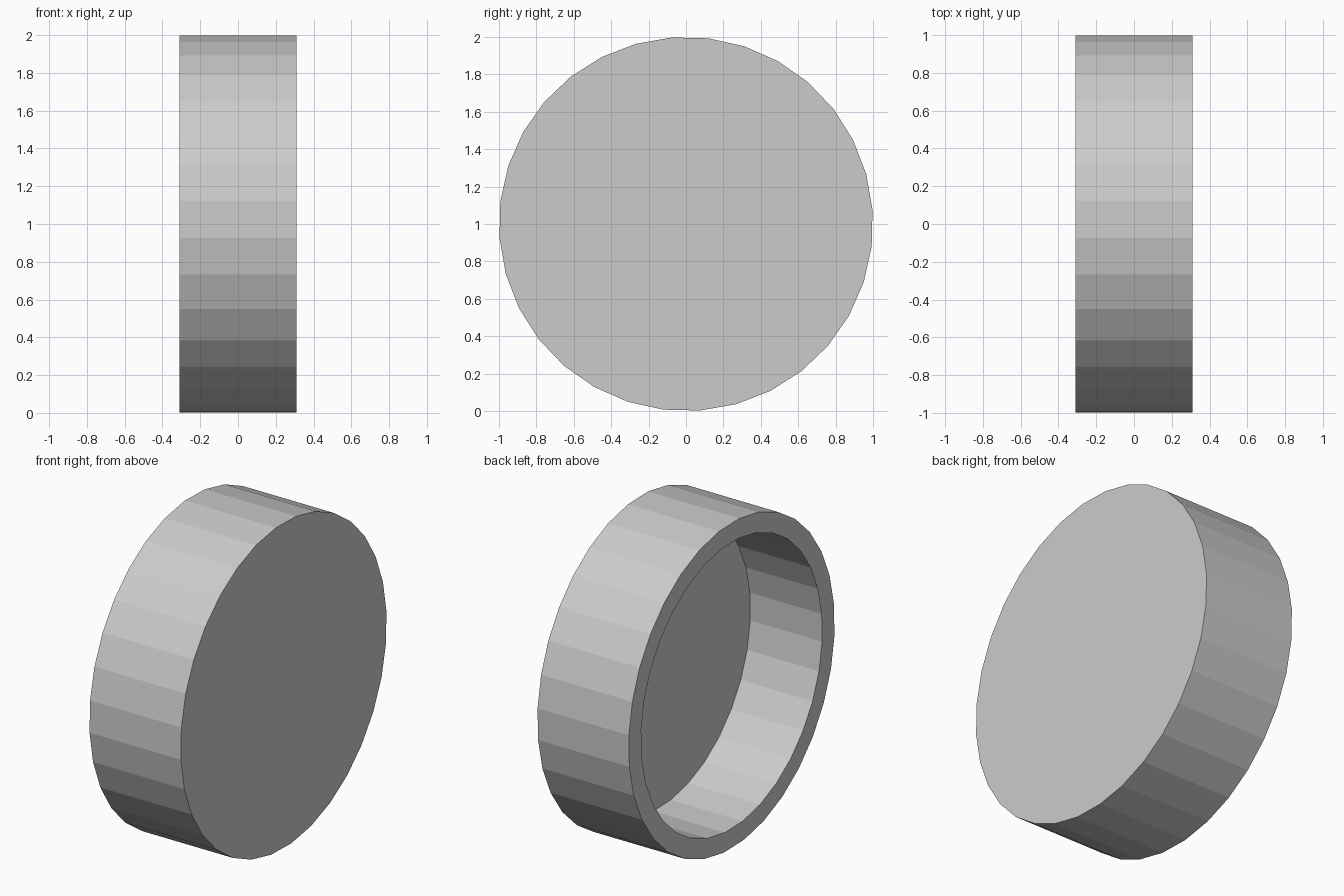
import bpy, bmesh
from math import cos, sin, radians

if "Cube" in bpy.data.objects:
    bpy.data.objects.remove(bpy.data.objects["Cube"])

SIDES = 32
PHASE = radians(4.3)
STEP = radians(360 / SIDES)

# Profile of the cup (x, radius): closed face on +x, recess opening on -x
PROFILE = [(0.31, 1.0), (-0.31, 1.0), (-0.31, 0.88), (0.178, 0.88)]


def ring(bm, x, r):
    return [bm.verts.new((x, r * cos(PHASE + i * STEP), 1 + r * sin(PHASE + i * STEP)))
            for i in range(SIDES)]


bm = bmesh.new()
rings = [ring(bm, x, r) for x, r in PROFILE]

# Outer wall, rim and inner wall
for a, b in zip(rings, rings[1:]):
    for i in range(SIDES):
        j = (i + 1) % SIDES
        bm.faces.new((a[i], a[j], b[j], b[i]))

# Closed outer face and recess floor
bm.faces.new(rings[0])
bm.faces.new(rings[-1])
bmesh.ops.recalc_face_normals(bm, faces=bm.faces)

mesh = bpy.data.meshes.new("round_cap")
bm.to_mesh(mesh)
bm.free()
bpy.context.collection.objects.link(bpy.data.objects.new("round_cap", mesh))
